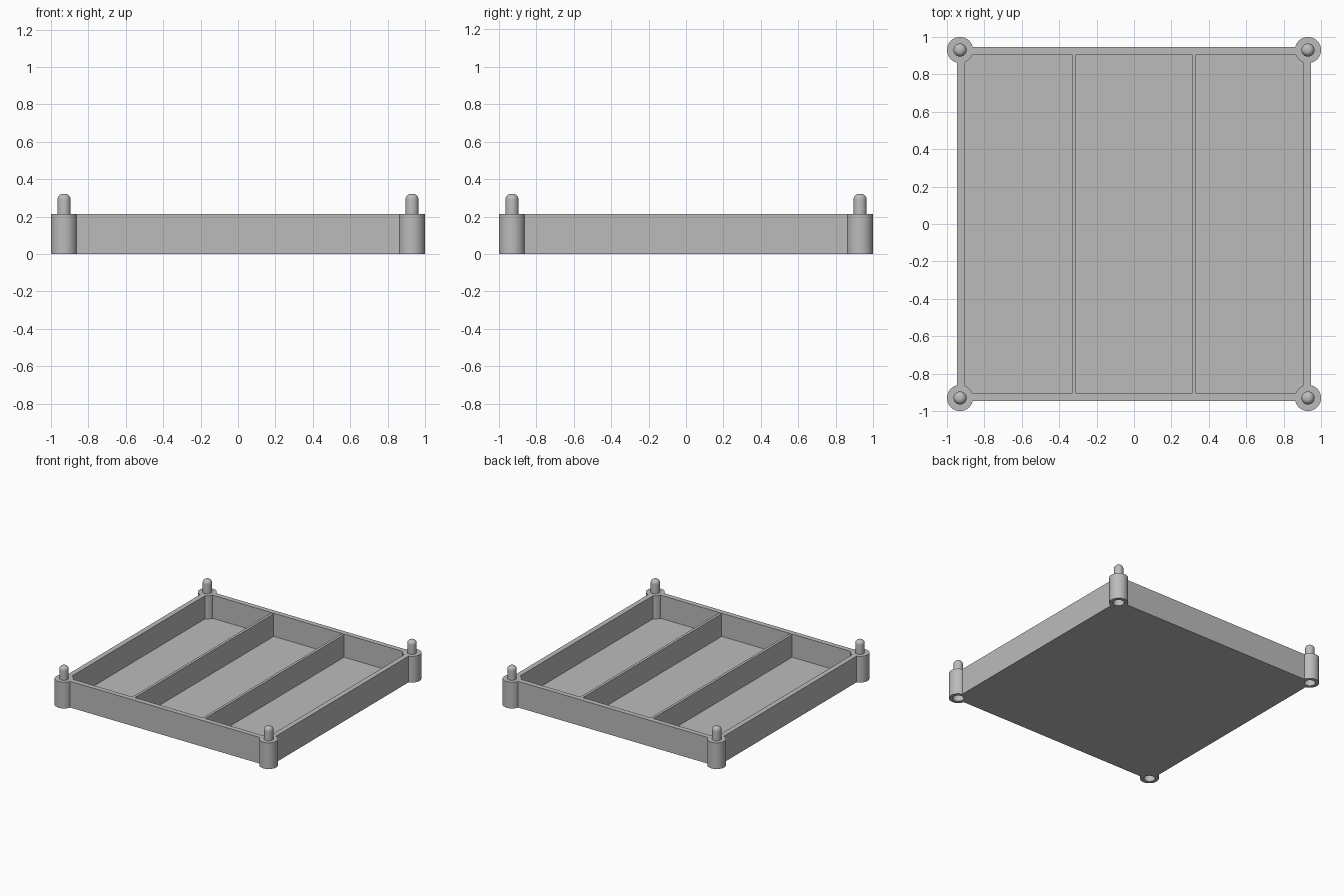
import bpy, bmesh, math

cube = bpy.data.objects.get("Cube")
if cube:
    bpy.data.objects.remove(cube, do_unlink=True)

HEIGHT, FLOOR = 0.215, 0.025
OUTER, INNER = 0.947, 0.905
POST_X, POST_R = 0.93, 0.07

grey = bpy.data.materials.new("light grey")
grey.use_nodes = True
colour = (0.5, 0.5, 0.5, 1)
grey.diffuse_color = colour
grey.node_tree.nodes["Principled BSDF"].inputs["Base Color"].default_value = colour


def finish(name, bm):
    bmesh.ops.recalc_face_normals(bm, faces=bm.faces)
    mesh = bpy.data.meshes.new(name)
    bm.to_mesh(mesh)
    bm.free()
    mesh.materials.append(grey)
    obj = bpy.data.objects.new(name, mesh)
    bpy.context.collection.objects.link(obj)
    return obj


def box(name, half_x, half_y, bottom, top, x=0):
    bm = bmesh.new()
    bmesh.ops.create_cube(bm, size=2)
    for v in bm.verts:
        v.co.x = x + v.co.x * half_x
        v.co.y *= half_y
        v.co.z = top if v.co.z > 0 else bottom
    return finish(name, bm)


def lathe(name, profile, x, y, steps=48):
    bm = bmesh.new()
    verts = [bm.verts.new((r, 0, z)) for r, z in profile]
    edges = [bm.edges.new(pair) for pair in zip(verts, verts[1:])]
    bmesh.ops.spin(bm, geom=verts + edges, cent=(0, 0, 0), axis=(0, 0, 1),
                   angle=math.tau, steps=steps, use_merge=True)
    bmesh.ops.remove_doubles(bm, verts=bm.verts, dist=0.0001)
    bmesh.ops.translate(bm, verts=bm.verts, vec=(x, y, 0))
    return finish(name, bm)


def cut(target, cutter):
    cutter.hide_render = True
    cutter.hide_set(True)
    mod = target.modifiers.new("cut", "BOOLEAN")
    mod.operation = "DIFFERENCE"
    mod.solver = "EXACT"
    mod.object = cutter


# Open tray with a flat floor
tray = box("tray", OUTER, OUTER, 0, HEIGHT)
cut(tray, box("cavity_cutter", INNER, INNER, FLOOR, HEIGHT + 0.1))

# Two dividers running front to back
for side, x in (("right", -0.32), ("left", 0.32)):
    box(side + "_divider", 0.011, INNER + 0.01, FLOOR - 0.01, HEIGHT - 0.004, x)

# Corner posts: socket underneath, shoulder, and rounded stacking peg on top
PEG_R, PEG_TOP, ROUND = 0.035, 0.322, 0.03
SOCKET_R, SOCKET_TOP = 0.042, 0.12
profile = [(0, SOCKET_TOP), (SOCKET_R, SOCKET_TOP), (SOCKET_R, 0),
           (POST_R, 0), (POST_R, HEIGHT), (PEG_R, HEIGHT)]
for i in range(9):
    a = math.pi / 2 * i / 8
    profile.append((PEG_R - ROUND + ROUND * math.cos(a),
                    PEG_TOP - ROUND + ROUND * math.sin(a)))
profile.append((0, PEG_TOP))

cutter_r = POST_R - 0.001
cutter_profile = [(0, -0.1), (cutter_r, -0.1), (cutter_r, 0.4), (0, 0.4)]
for depth, y in (("front", -POST_X), ("back", POST_X)):
    for side, x in (("right", -POST_X), ("left", POST_X)):
        post = lathe(f"{depth}_{side}_post", profile, x, y)
        cut(tray, lathe(f"{depth}_{side}_corner_cutter", cutter_profile, x, y))
        bpy.ops.object.select_all(action="DESELECT")
        post.select_set(True)
        bpy.context.view_layer.objects.active = post
        bpy.ops.object.shade_smooth_by_angle(angle=math.radians(35))
